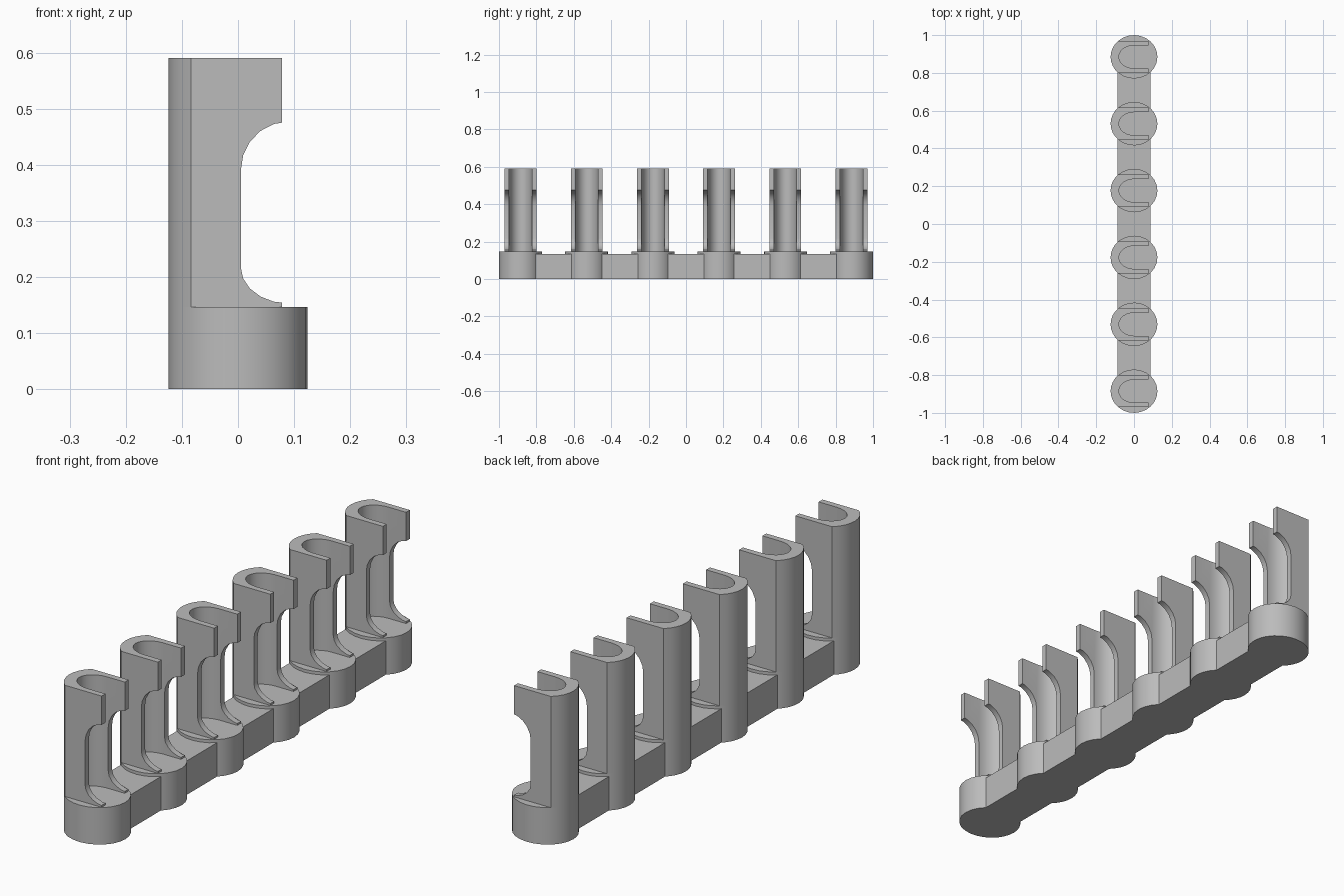
import bpy, bmesh
from math import sin, cos, pi, asin

cube = bpy.data.objects.get("Cube")
if cube:
    bpy.data.objects.remove(cube, do_unlink=True)

RX, RY = 0.124, 0.115           # foot half sizes
WALL, SLOT = 0.085, 0.061       # clip half widths, outside and inside
FOOT, BAR, TOP = 0.147, 0.135, 0.59
TIP = 0.078
COUNT, FIRST, PITCH = 6, -0.885, 0.354

grey = bpy.data.materials.new("plain grey")
grey.use_nodes = True
grey.diffuse_color = (0.5, 0.5, 0.5, 1)
grey.node_tree.nodes["Principled BSDF"].inputs["Base Color"].default_value = (0.5, 0.5, 0.5, 1)


def arc(cx, cy, rx, ry, a, b, n):
    steps = [a + (b - a) * i / n for i in range(n + 1)]
    return [(cx + rx * cos(t), cy + ry * sin(t)) for t in steps]


def prism(name, points, shift):
    """Closed outline of 3D points pushed along a vector."""
    bm = bmesh.new()
    face = bm.faces.new([bm.verts.new(p) for p in points])
    new = bmesh.ops.extrude_face_region(bm, geom=[face])["geom"]
    bmesh.ops.translate(bm, vec=shift, verts=[v for v in new if isinstance(v, bmesh.types.BMVert)])
    bmesh.ops.recalc_face_normals(bm, faces=bm.faces)
    mesh = bpy.data.meshes.new(name)
    bm.to_mesh(mesh)
    bm.free()
    mesh.materials.append(grey)
    obj = bpy.data.objects.new(name, mesh)
    bpy.context.collection.objects.link(obj)
    return obj


def smooth(obj):
    bpy.ops.object.select_all(action="DESELECT")
    obj.select_set(True)
    bpy.context.view_layer.objects.active = obj
    bpy.ops.object.shade_smooth_by_angle(angle=0.6)


def row(obj, name):
    """Repeat a part along the bar, sharing its mesh."""
    for i in range(COUNT):
        part = obj if i == 0 else obj.copy()
        if i:
            bpy.context.collection.objects.link(part)
        part.name = f"{name}_{i + 1}"
        part.location.y = FIRST + PITCH * i


# Round feet; the back arc is shared with the clips
bend = asin(WALL / RY)
back = arc(0, 0, RX, RY, pi - bend, pi + bend, 8)
front = arc(0, 0, RX, RY, pi + bend, 3 * pi - bend, 18)[1:-1]
foot = prism("foot", [(x, y, 0) for x, y in back + front], (0, 0, FOOT))
smooth(foot)

# U-shaped clip, open toward +x
inner = arc(0, 0, 0.08, SLOT, 1.5 * pi, 0.5 * pi, 12)
outline = back + [(TIP, -WALL), (TIP, -SLOT)] + inner + [(TIP, SLOT), (TIP, WALL)]
clip = prism("clip", [(x, y, FOOT) for x, y in outline], (0, 0, TOP - FOOT))

# Rounded window through both clip arms
window = [(0.2, 0.153)] + arc(0.09, 0.217, 0.085, 0.064, 1.5 * pi, pi, 5)
window += arc(0.09, 0.39, 0.085, 0.087, pi, 0.5 * pi, 5) + [(0.2, 0.477)]
cutter = prism("window_cutter", [(x, -0.2, z) for x, z in window], (0, 0.4, 0))
cutter.hide_render = True
cut = clip.modifiers.new("window", "BOOLEAN")
cut.operation, cut.solver, cut.object = "DIFFERENCE", "EXACT", cutter
bpy.context.view_layer.objects.active = clip
bpy.ops.object.modifier_apply(modifier="window")
bpy.data.objects.remove(cutter, do_unlink=True)
smooth(clip)

row(foot, "foot")
row(clip, "clip")

# Connecting bar
w, end = 0.088, -FIRST
prism("connecting_bar", [(-w, -end, 0), (w, -end, 0), (w, end, 0), (-w, end, 0)], (0, 0, BAR))
